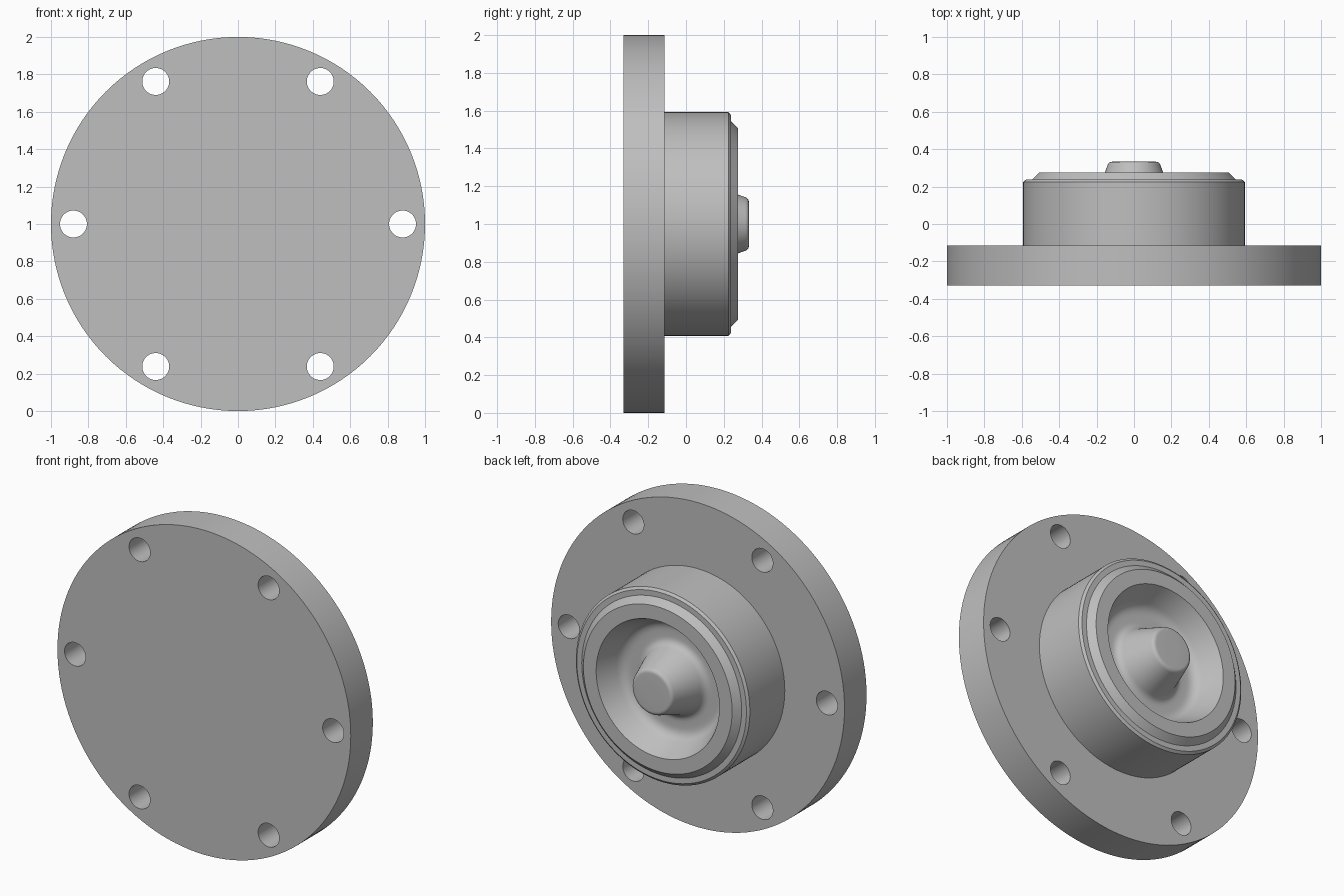
import bpy, bmesh, math
from mathutils import Matrix, Vector

cube = bpy.data.objects.get("Cube")
if cube:
    bpy.data.objects.remove(cube, do_unlink=True)

SEGMENTS = 128
# Turns the local z axis to +y and lifts the centre to z = 1
PLACE = Matrix.Translation((0, 0, 1)) @ Matrix.Rotation(math.radians(-90), 4, "X")

grey = bpy.data.materials.new("machined_grey")
grey.use_nodes = True
colour = (0.52, 0.52, 0.52, 1)
grey.diffuse_color = colour
grey.node_tree.nodes["Principled BSDF"].inputs["Base Color"].default_value = colour


def make_object(name, bm):
    bmesh.ops.recalc_face_normals(bm, faces=bm.faces)
    bm.transform(PLACE)
    mesh = bpy.data.meshes.new(name)
    bm.to_mesh(mesh)
    bm.free()
    mesh.materials.append(grey)
    obj = bpy.data.objects.new(name, mesh)
    bpy.context.collection.objects.link(obj)
    return obj


def activate(obj):
    bpy.ops.object.select_all(action="DESELECT")
    obj.select_set(True)
    bpy.context.view_layer.objects.active = obj


def smooth(obj):
    activate(obj)
    bpy.ops.object.shade_smooth_by_angle(angle=math.radians(30))


def rounded(points, steps=6):
    """Replace each (radius, height, fillet) corner with a small curve."""
    out = []
    for i, (r, h, fillet) in enumerate(points):
        corner = Vector((r, h))
        if not fillet:
            out.append(corner)
            continue
        before = Vector(points[i - 1][:2]) - corner
        after = Vector(points[i + 1][:2]) - corner
        a = corner + before.normalized() * fillet
        b = corner + after.normalized() * fillet
        for k in range(steps + 1):
            t = k / steps
            out.append(a * (1 - t) ** 2 + corner * 2 * t * (1 - t) + b * t ** 2)
    return out


def lathe(name, profile):
    bm = bmesh.new()
    rings = []
    for r, h in profile:
        rings.append([bm.verts.new((r * math.cos(a), r * math.sin(a), h))
                      for a in (2 * math.pi * i / SEGMENTS for i in range(SEGMENTS))])
    for low, high in zip(rings, rings[1:]):
        for i in range(SEGMENTS):
            j = (i + 1) % SEGMENTS
            bm.faces.new((low[i], low[j], high[j], high[i]))
    bm.faces.new(rings[0])
    bm.faces.new(rings[-1])
    return make_object(name, bm)


# Flange plate
flange = lathe("flange_plate", [(1, -0.33), (1, -0.115)])

# Six bolt holes cut through the flange
bm = bmesh.new()
for i in range(6):
    spot = Matrix.Rotation(i * math.pi / 3, 4, "Z") @ Matrix.Translation((0.88, 0, -0.22))
    bmesh.ops.create_cone(bm, cap_ends=True, segments=48, radius1=0.072,
                          radius2=0.072, depth=0.6, matrix=spot)
cutter = make_object("bolt_hole_cutter", bm)
cutter.hide_render = True
cut = flange.modifiers.new("bolt_holes", "BOOLEAN")
cut.operation = "DIFFERENCE"
cut.solver = "EXACT"
cut.object = cutter
activate(flange)
bpy.ops.object.modifier_apply(modifier=cut.name)
bpy.data.objects.remove(cutter, do_unlink=True)
smooth(flange)

# Hub with chamfered rim, dished recess and tapered centre post
hub = lathe("hub_and_post", rounded([
    (0.593, -0.125, 0),
    (0.593, 0.225, 0),
    (0.578, 0.237, 0),
    (0.545, 0.237, 0),
    (0.507, 0.275, 0),
    (0.42, 0.275, 0),
    (0.345, 0.11, 0.05),
    (0.215, 0.11, 0.04),
    (0.135, 0.333, 0.02),
    (0.04, 0.333, 0),
]))
smooth(hub)
